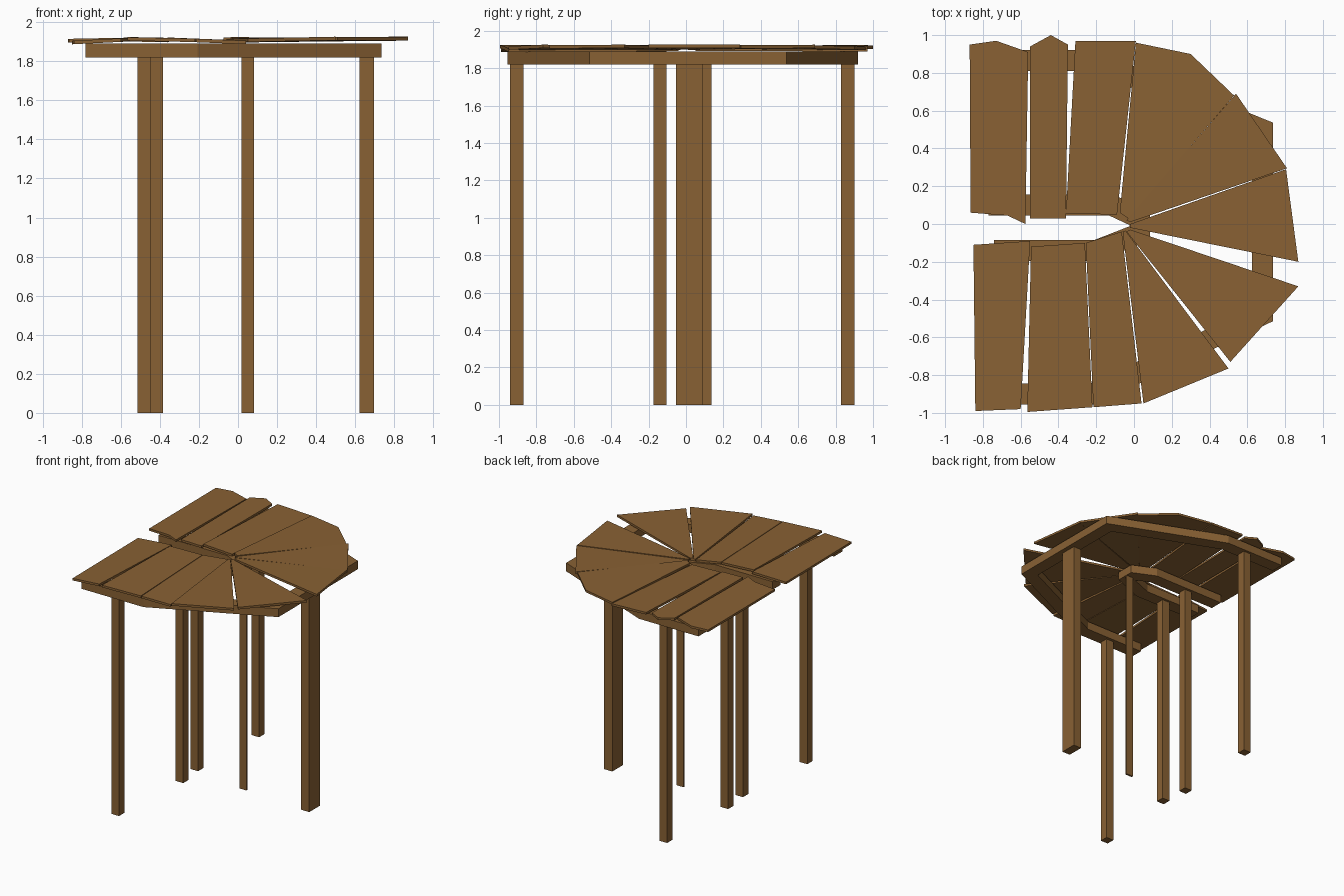
import bpy, bmesh
from mathutils import Vector

if "Cube" in bpy.data.objects:
    bpy.data.objects.remove(bpy.data.objects["Cube"])

wood = bpy.data.materials.new("brown wood")
wood.diffuse_color = (0.25, 0.12, 0.034, 1)
wood.use_nodes = True
wood.node_tree.nodes["Principled BSDF"].inputs["Base Color"].default_value = wood.diffuse_color


def finish(name, bm):
    bmesh.ops.recalc_face_normals(bm, faces=bm.faces)
    me = bpy.data.meshes.new(name)
    bm.to_mesh(me)
    bm.free()
    me.materials.append(wood)
    ob = bpy.data.objects.new(name, me)
    bpy.context.collection.objects.link(ob)
    return ob


def box(name, x, y, sx, sy, z0, z1):
    bm = bmesh.new()
    bmesh.ops.create_cube(bm, size=1)
    for v in bm.verts:
        v.co = (x + v.co.x * sx, y + v.co.y * sy, (z0 + z1) / 2 + v.co.z * (z1 - z0))
    return finish(name, bm)


def beam(name, path, width, z0, z1):
    # rectangular rail following a path, with mitred corners
    pts = [Vector(p) for p in path]
    bm = bmesh.new()
    rings = []
    for i, p in enumerate(pts):
        dirs = []
        if i > 0:
            dirs.append((p - pts[i - 1]).normalized())
        if i < len(pts) - 1:
            dirs.append((pts[i + 1] - p).normalized())
        n = [Vector((-d.y, d.x)) for d in dirs]
        m = sum(n, Vector((0, 0))).normalized()
        m *= width / 2 / m.dot(n[0])
        a, b = p + m, p - m
        rings.append([bm.verts.new((q.x, q.y, z)) for q, z in ((a, z0), (b, z0), (b, z1), (a, z1))])
    for r, s in zip(rings, rings[1:]):
        for k in range(4):
            bm.faces.new((r[k], r[(k + 1) % 4], s[(k + 1) % 4], s[k]))
    bm.faces.new(rings[0])
    bm.faces.new(rings[-1])
    return finish(name, bm)


def plank(name, outline, z, tx, ty, thick=0.018):
    # flat board, slightly tilted about its centre
    cx = sum(p[0] for p in outline) / len(outline)
    cy = sum(p[1] for p in outline) / len(outline)
    bm = bmesh.new()
    lo, hi = [], []
    for x, y in outline:
        h = z + (x - cx) * tx + (y - cy) * ty
        lo.append(bm.verts.new((x, y, h - thick)))
        hi.append(bm.verts.new((x, y, h)))
    bm.faces.new(lo)
    bm.faces.new(hi)
    for k in range(len(lo)):
        j = (k + 1) % len(lo)
        bm.faces.new((lo[k], lo[j], hi[j], hi[k]))
    return finish(name, bm)


# Posts
for name, x, y, sx, sy in (
    ("front_outer_post", -0.48, -0.905, 0.07, 0.07),
    ("back_outer_post", -0.42, 0.865, 0.07, 0.07),
    ("right_outer_post", 0.66, 0.017, 0.075, 0.14),
    ("front_inner_post", -0.42, -0.14, 0.07, 0.07),
    ("back_inner_post", -0.45, 0.1, 0.07, 0.07),
    ("middle_inner_post", 0.05, 0.0, 0.065, 0.016),
):
    box(name, x, y, sx, sy, 0, 1.83)

# Curved rails under the deck
beam("outer_rail", [(-0.76, 0.865), (-0.22, 0.865), (0.68, 0.5), (0.68, -0.48),
                    (-0.22, -0.9), (-0.78, -0.9)], 0.11, 1.82, 1.89)
beam("inner_rail", [(-0.77, 0.1), (-0.12, 0.1), (0.03, 0.03), (0.03, -0.05),
                    (-0.2, -0.14), (-0.74, -0.14)], 0.11, 1.82, 1.89)

# Deck boards fanned round the turn: outline, height, tilt in x and y
boards = [
    ([(-0.865, 0.06), (-0.67, 0.045), (-0.575, 0.0), (-0.56, 0.91), (-0.73, 0.97), (-0.87, 0.95)], 1.918, 0.02, 0.0),
    ([(-0.55, 0.03), (-0.36, 0.03), (-0.35, 0.95), (-0.44, 1.0), (-0.55, 0.94)], 1.92, -0.02, 0.005),
    ([(-0.36, 0.055), (-0.09, 0.05), (0.01, 0.97), (-0.31, 0.97)], 1.915, -0.04, 0.0),
    ([(-0.075, 0.06), (-0.03, 0.03), (0.53, 0.68), (0.3, 0.9), (0.01, 0.96)], 1.92, 0.01, -0.01),
    ([(-0.04, 0.02), (-0.02, 0.01), (0.81, 0.295), (0.54, 0.69)], 1.92, 0.005, 0.01),
    ([(-0.02, -0.02), (0.87, -0.2), (0.805, 0.29), (-0.02, 0.0)], 1.922, 0.01, 0.0),
    ([(-0.04, -0.04), (0.51, -0.73), (0.87, -0.33), (-0.02, -0.03)], 1.92, 0.01, -0.005),
    ([(-0.06, -0.04), (0.05, -0.95), (0.5, -0.765), (-0.045, -0.035)], 1.918, 0.02, 0.0),
    ([(-0.255, -0.1), (-0.215, -0.97), (0.04, -0.95), (-0.065, -0.04)], 1.912, -0.04, 0.0),
    ([(-0.545, -0.12), (-0.565, -0.995), (-0.22, -0.97), (-0.26, -0.1)], 1.92, -0.02, 0.0),
    ([(-0.85, -0.11), (-0.84, -0.99), (-0.6, -0.98), (-0.55, -0.09)], 1.912, 0.05, 0.0),
]
for i, b in enumerate(boards):
    plank("deck_board_%02d" % (i + 1), *b)
